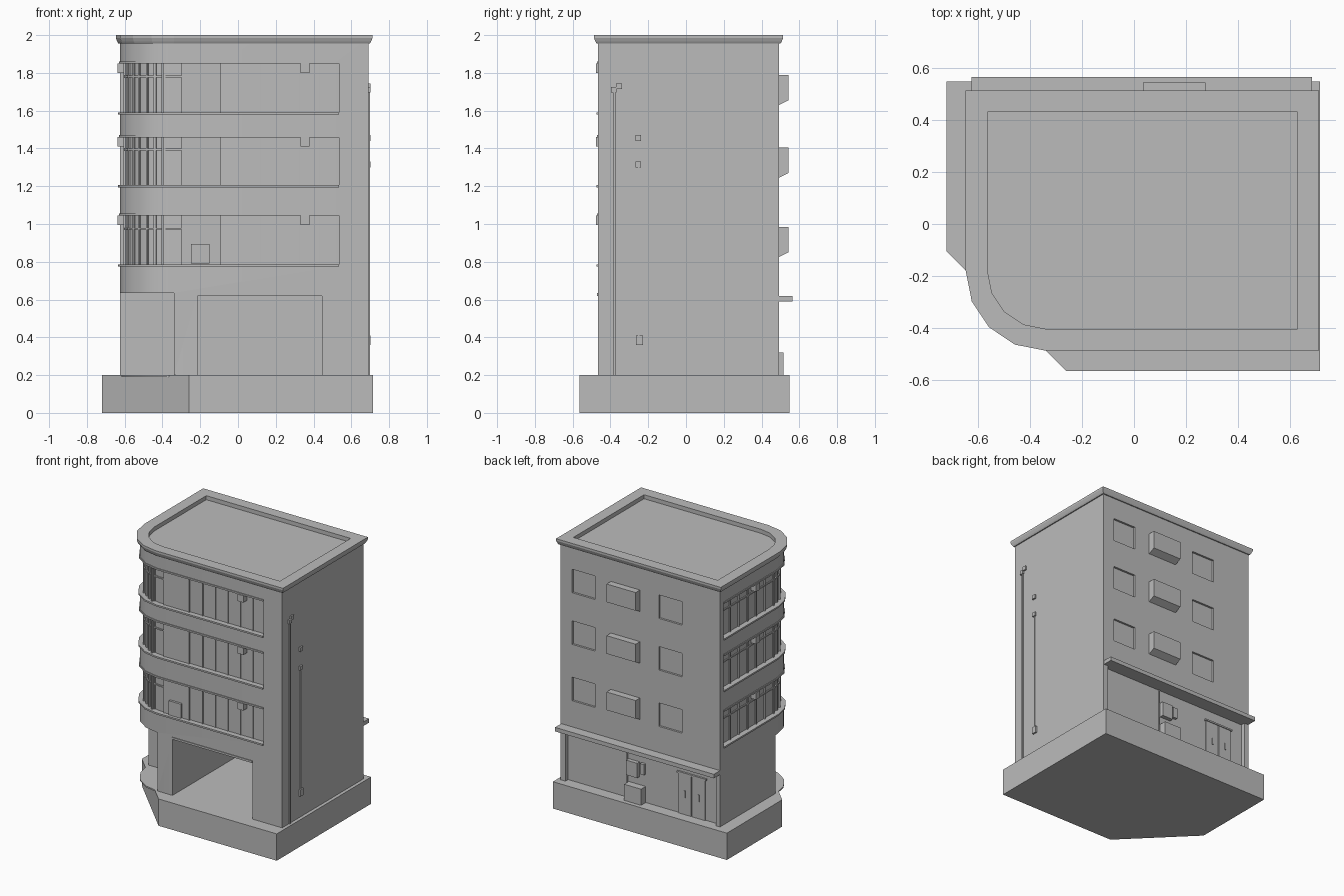
import bpy, bmesh
from math import sin, cos, pi, radians
from mathutils import Matrix

if "Cube" in bpy.data.objects:
    bpy.data.objects.remove(bpy.data.objects["Cube"])

grey = bpy.data.materials.new("plaster_grey")
grey.use_nodes = True
grey.diffuse_color = (0.5, 0.5, 0.5, 1)
grey.node_tree.nodes["Principled BSDF"].inputs["Base Color"].default_value = (0.5, 0.5, 0.5, 1)

# Main wall lines and window storeys (sill height, head height)
LEFT, RIGHT, FRONT, BACK = -0.625, 0.69, -0.465, 0.492
CX, CY, R = -0.34, -0.18, 0.285
STOREYS = [(0.78, 1.05), (1.2, 1.465), (1.585, 1.855)]
RECESS = 0.03


def finish(name, bm, smooth=False):
    bmesh.ops.recalc_face_normals(bm, faces=bm.faces)
    mesh = bpy.data.meshes.new(name)
    bm.to_mesh(mesh)
    bm.free()
    mesh.materials.append(grey)
    ob = bpy.data.objects.new(name, mesh)
    bpy.context.collection.objects.link(ob)
    if smooth:
        select(ob)
        bpy.ops.object.shade_smooth_by_angle(angle=radians(30))
    return ob


def select(ob):
    bpy.ops.object.select_all(action="DESELECT")
    ob.select_set(True)
    bpy.context.view_layer.objects.active = ob


def loft(name, rings, smooth=False):
    """Skin a list of (outline, height) rings and cap both ends."""
    bm = bmesh.new()
    loops = [[bm.verts.new((x, y, z)) for x, y in pts] for pts, z in rings]
    n = len(loops[0])
    for a, b in zip(loops, loops[1:]):
        for i in range(n):
            j = (i + 1) % n
            bm.faces.new((a[i], a[j], b[j], b[i]))
    bm.faces.new(loops[0])
    bm.faces.new(loops[-1])
    return finish(name, bm, smooth)


def box(name, x, y, z, turn=0.0):
    """Box from (min, max) spans, optionally turned about its own upright axis."""
    bm = bmesh.new()
    spans = (x, y, z)
    mid = [(a + b) / 2 for a, b in spans]
    size = [b - a for a, b in spans] + [1]
    bmesh.ops.create_cube(bm, size=1, matrix=Matrix.Translation(mid)
                          @ Matrix.Rotation(turn, 4, "Z") @ Matrix.Diagonal(size))
    return finish(name, bm)


def corner(d):
    """Rounded street corner, moved outward by d."""
    return [(CX - (R + d) * cos(t), CY - (R + d) * sin(t))
            for t in [i * pi / 8 for i in range(5)]]


def outline(d):
    return corner(d) + [(RIGHT + d, FRONT - d), (RIGHT + d, BACK + d), (LEFT - d, BACK + d)]


def strip(name, outer, inner, z0, z1, x_end=0.535):
    """Band running along the left side, round the corner and along the front."""
    def path(d):
        return [(LEFT - d, 0.45)] + corner(d) + [(x_end, FRONT - d)]
    pts = path(outer) + path(inner)[::-1]
    return loft(name, [(pts, z0), (pts, z1)], True)


def cut(target, cutter):
    cutter.hide_render = True
    mod = target.modifiers.new("cut", "BOOLEAN")
    mod.operation, mod.solver, mod.object = "DIFFERENCE", "EXACT", cutter
    select(target)
    bpy.ops.object.modifier_apply(modifier=mod.name)
    bpy.data.objects.remove(cutter)


# Plinth with cut-off corner
base = [(-0.72, 0.547), (-0.72, -0.105), (-0.26, -0.565), (0.715, -0.565), (0.715, 0.547)]
loft("plinth", [(base, 0), (base, 0.2)])

# Building body with openings cut out
body = loft("building_body", [(outline(0), 0.19), (outline(0), 1.97)])
for z0, z1 in STOREYS:
    cut(body, strip("window_band_cutter", 0.1, -RECESS, z0, z1))
    for x in ((-0.31, -0.12), (0.405, 0.595)):
        cut(body, box("back_window_cutter", x, (BACK - 0.015, 0.6), (z0 + 0.035, z0 + 0.21)))
cut(body, box("garage_cutter", (-0.215, 0.445), (-0.6, 0.3), (0.2, 0.62)))
cut(body, box("porch_cutter", (-0.8, -0.34), (-0.6, -0.16), (0.2, 0.635)))
cut(body, box("rear_recess_cutter", (-0.59, 0.65), (0.46, 0.6), (0.2, 0.6)))
select(body)
bpy.ops.object.shade_smooth_by_angle(angle=radians(30))

# Cornice, parapet and sunken roof deck
loft("roof_cornice", [(outline(0.008), 1.955), (outline(0.014), 1.965), (outline(0.022), 1.985),
                      (outline(0.022), 2.0), (outline(-0.062), 2.0), (outline(-0.062), 1.965)])

# Window bands: ledges, mullions, transoms and fittings
glass_x, glass_y = LEFT + RECESS, FRONT + RECESS
for z0, z1 in STOREYS:
    strip("window_sill_ledge", 0.01, -RECESS, z0 - 0.006, z0 + 0.006)
    strip("window_head_ledge", 0.006, -RECESS, z1 - 0.006, z1 + 0.006)
    strip("corner_transom", -RECESS + 0.008, -RECESS - 0.005, z0 + 0.19, z0 + 0.2, -0.295)
    span = (z0, z1)
    for i in range(7):
        y = 0.44 - i * 0.102
        box("side_mullion", (glass_x - 0.01, glass_x + 0.005), (y - 0.005, y + 0.005), span)
    for i in range(1, 8):
        t = i * pi / 16
        r = R - RECESS if i % 2 == 0 else (R - RECESS) * cos(pi / 16)
        x, y = CX - r * cos(t), CY - r * sin(t)
        box("corner_mullion", (x - 0.008, x + 0.008), (y - 0.006, y + 0.006), span, t)
    for x in (-0.4, -0.295, -0.095):
        box("front_post", (x - 0.005, x + 0.005), (glass_y - 0.012, glass_y + 0.005), span)
    for i in range(6):
        x = 0.015 + i * 0.104
        box("front_mullion", (x - 0.003, x + 0.003), (glass_y - 0.006, glass_y + 0.005), span)
    box("front_solid_panel", (-0.295, -0.095), (glass_y - 0.008, glass_y + 0.005), span)
    box("front_lamp", (0.33, 0.378), (FRONT - 0.012, glass_y), (z1 - 0.055, z1 - 0.004))
    box("side_lamp", (LEFT - 0.012, glass_x), (0.04, 0.085), (z1 - 0.055, z1 - 0.004))

    # Rear bay with sloping underside
    lower = [(0.035, BACK - 0.01), (0.275, BACK - 0.01), (0.275, BACK), (0.035, BACK)]
    upper = [(0.035, BACK - 0.01), (0.275, BACK - 0.01), (0.275, 0.543), (0.035, 0.543)]
    loft("rear_bay", [(lower, z0 + 0.045), (upper, z0 + 0.07), (upper, z0 + 0.205)])

box("balcony_unit", (-0.25, -0.15), (FRONT + 0.005, glass_y), (0.79, 0.895))

# Garage lintel and rear canopy
box("garage_lintel", (-0.215, 0.445), (FRONT - 0.005, FRONT + 0.01), (0.62, 0.635))
box("rear_canopy", (-0.625, 0.685), (0.45, 0.565), (0.59, 0.62))

# Rear double door, cabinets and meter boxes
for x in (-0.485, -0.37):
    box("rear_door_leaf", (x, x + 0.108), (0.455, 0.468), (0.2, 0.5))
    box("rear_door_handle", (x + 0.045, x + 0.055), (0.465, 0.474), (0.33, 0.38))
box("rear_door_head", (-0.495, -0.255), (0.455, 0.474), (0.5, 0.512))
box("rear_cabinet", (0.01, 0.15), (0.455, 0.515), (0.2, 0.32))
box("rear_meter_box", (0.06, 0.15), (0.455, 0.49), (0.38, 0.49))
box("rear_small_box", (0.01, 0.045), (0.455, 0.48), (0.41, 0.49))
box("rear_conduit", (0.155, 0.165), (0.455, 0.468), (0.2, 0.59))

# Pipes and junction boxes on the right wall
def wall_fitting(name, y, z, w, h, depth):
    box(name, (RIGHT - 0.005, RIGHT + depth), (y - w / 2, y + w / 2), (z - h / 2, z + h / 2))


wall_fitting("drain_pipe", -0.38, 0.95, 0.012, 1.5, 0.008)
wall_fitting("thin_conduit", -0.25, 0.85, 0.006, 0.9, 0.005)
for y, z in ((-0.383, 1.71), (-0.355, 1.73), (-0.252, 1.455), (-0.252, 1.315)):
    wall_fitting("junction_box", y, z, 0.03, 0.03, 0.012)
wall_fitting("lower_meter_box", -0.247, 0.385, 0.038, 0.05, 0.012)
